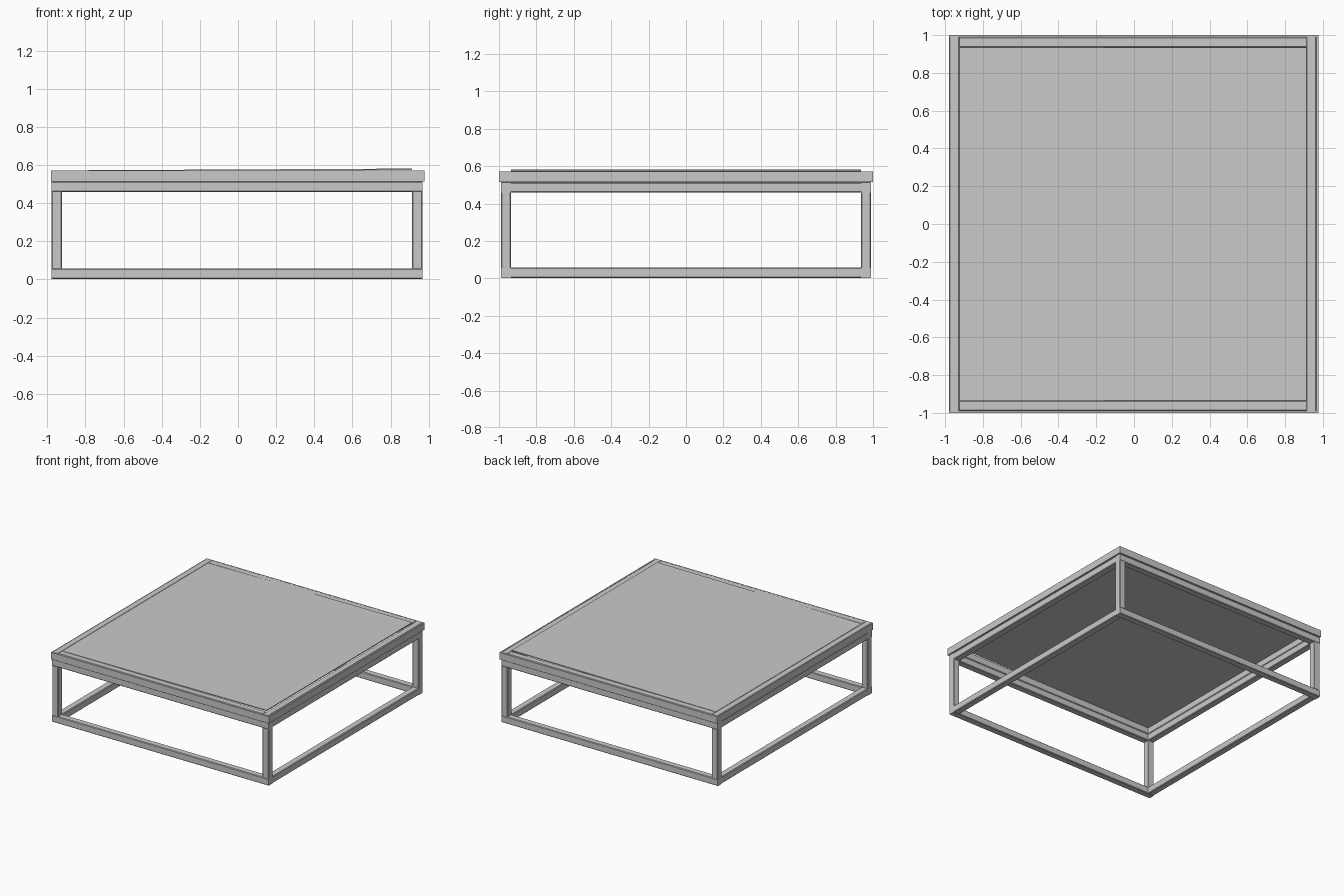
import bpy
import bmesh
from mathutils import Vector

if "Cube" in bpy.data.objects:
    bpy.data.objects.remove(bpy.data.objects["Cube"], do_unlink=True)

grey = bpy.data.materials.new("grey metal")
grey.use_nodes = True
colour = (0.59, 0.59, 0.59, 1.0)
grey.diffuse_color = colour
grey.node_tree.nodes["Principled BSDF"].inputs["Base Color"].default_value = colour

BAR = 0.055       # thickness of the square tube
CHAMFER = 0.005   # width of its cut long edges


def box(name, low, high, axis=None, tilt=0.0):
    """Box between two corners; edges along axis are chamfered, tilt lifts its +x end."""
    low, high = Vector(low), Vector(high)
    bm = bmesh.new()
    bmesh.ops.create_cube(bm, size=1)
    for v in bm.verts:
        v.co = Vector([(low[i] + high[i]) / 2 + v.co[i] * (high[i] - low[i]) for i in range(3)])
        v.co.z += tilt * v.co.x
    if axis is not None:
        edges = [e for e in bm.edges
                 if abs((e.verts[0].co - e.verts[1].co).normalized()[axis]) > 0.9]
        bmesh.ops.bevel(bm, geom=edges, offset=CHAMFER, segments=1, affect='EDGES')
    mesh = bpy.data.meshes.new(name)
    bm.to_mesh(mesh)
    bm.free()
    mesh.materials.append(grey)
    bpy.context.collection.objects.link(bpy.data.objects.new(name, mesh))


# Shared footprint of the tube frames
X0, X1, Y0, Y1 = -0.978, 0.967, -0.99, 0.99


def frame(name, z0, z1, long_sides):
    """Four tubes; either the side tubes or the front and back tubes run full length."""
    gap_x = BAR if long_sides else 0
    gap_y = 0 if long_sides else BAR
    for side, y in (("front", Y0), ("back", Y1 - BAR)):
        box(f"{name}_{side}_bar", (X0 + gap_x, y, z0), (X1 - gap_x, y + BAR, z1), 0)
    for side, x in (("right", X0), ("left", X1 - BAR)):
        box(f"{name}_{side}_bar", (x, Y0 + gap_y, z0), (x + BAR, Y1 - gap_y, z1), 1)


# Base: floor frame, legs and supporting frame
frame("floor_frame", 0.002, 0.058, False)
frame("support_frame", 0.458, 0.513, False)
for end, y in (("front", Y0), ("back", Y1 - BAR)):
    for side, x in (("right", X0), ("left", X1 - BAR)):
        box(f"{end}_{side}_leg", (x, y, 0.056), (x + BAR, y + BAR, 0.46), 2)

# Tabletop: frame, thin outer trim and a thin, very slightly tilted sheet
frame("top_frame", 0.513, 0.572, True)
LOW, HIGH = 0.514, 0.57
box("front_trim", (-0.98, -1.0, LOW), (0.977, Y0, HIGH))
box("back_trim", (-0.98, Y1, LOW), (0.977, 1.0, HIGH))
box("right_trim", (-0.98, Y0, LOW), (X0, Y1, HIGH))
box("left_trim", (X1, Y0, LOW), (0.977, Y1, HIGH))
box("top_panel", (X0 + BAR, Y0 + BAR, 0.569), (X1 - BAR, Y1 - BAR, 0.5765), tilt=0.0052)
